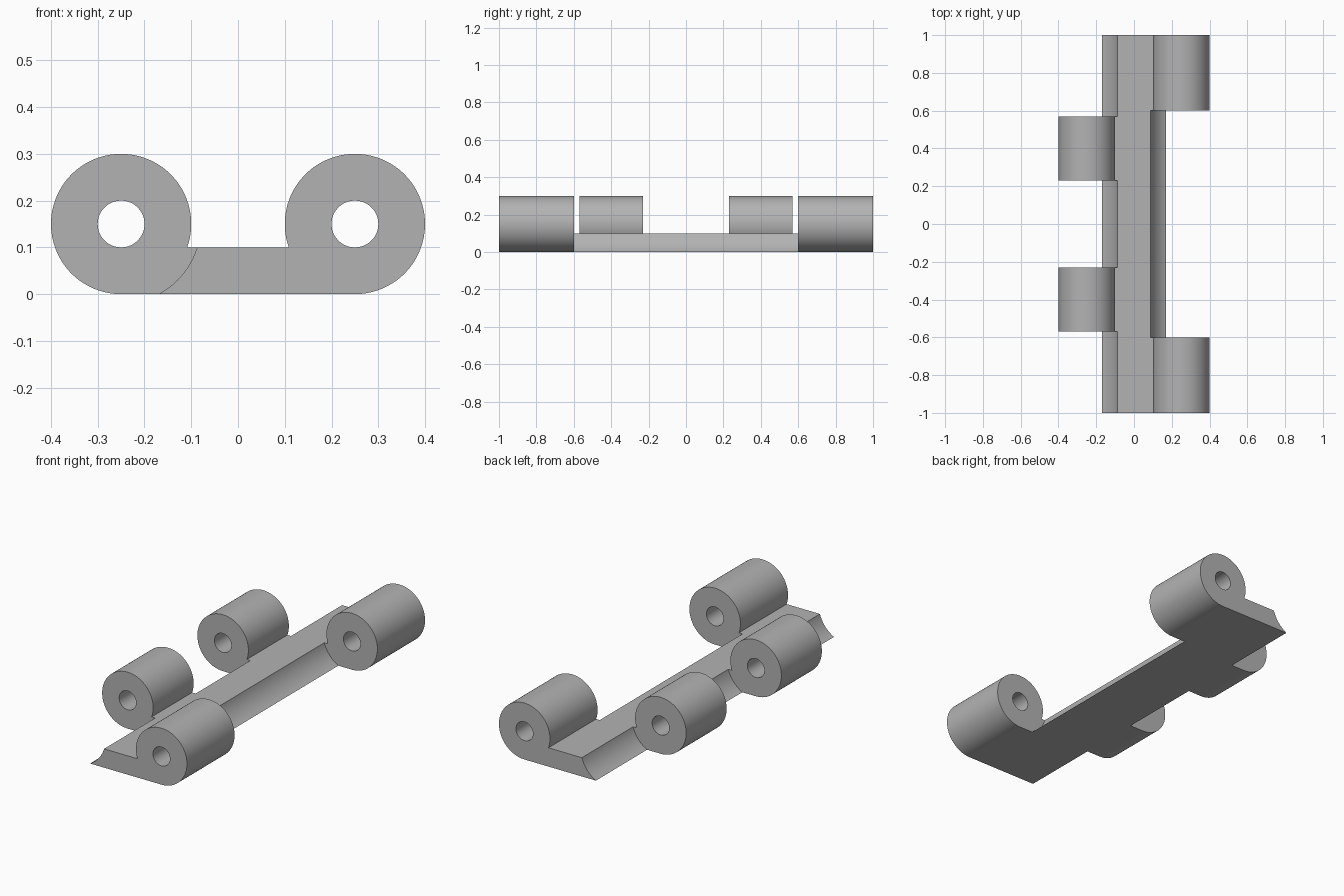
import bpy
import bmesh
from math import sin, cos, pi, asin

cube = bpy.data.objects.get("Cube")
if cube:
    bpy.data.objects.remove(cube, do_unlink=True)

PIN_X, PIN_Z = 0.25, 0.15        # pin axes sit at +/- PIN_X
KNUCKLE_R, HOLE_R, CLEAR_R = 0.15, 0.05, 0.17
PLATE_H, HALF_LEN = 0.1, 1.0
SEGMENTS = 96

steel = bpy.data.materials.new("grey steel")
steel.use_nodes = True
grey = (0.45, 0.45, 0.45, 1)
steel.diffuse_color = grey
steel.node_tree.nodes["Principled BSDF"].inputs["Base Color"].default_value = grey


def extrude_profile(name, spans, points):
    """Extrude an x-z outline along y, once for every (start, end) span."""
    bm = bmesh.new()
    for start, end in spans:
        face = bm.faces.new([bm.verts.new((x, start, z)) for x, z in points])
        moved = bmesh.ops.extrude_face_region(bm, geom=[face])["geom"]
        verts = [v for v in moved if isinstance(v, bmesh.types.BMVert)]
        bmesh.ops.translate(bm, verts=verts, vec=(0, end - start, 0))
    bmesh.ops.recalc_face_normals(bm, faces=bm.faces)
    mesh = bpy.data.meshes.new(name)
    bm.to_mesh(mesh)
    bm.free()
    mesh.materials.append(steel)
    obj = bpy.data.objects.new(name, mesh)
    bpy.context.collection.objects.link(obj)
    return obj


def arc(cx, radius, start, end, count):
    return [(cx + radius * cos(start + (end - start) * i / count),
             PIN_Z + radius * sin(start + (end - start) * i / count))
            for i in range(count + 1)]


def cut_rods(name, cx, radius, spans):
    """Cut round rods along y out of the hinge leaf."""
    cutter = extrude_profile(name, spans, arc(cx, radius, 0, 2 * pi, SEGMENTS)[:-1])
    mod = leaf.modifiers.new(name, "BOOLEAN")
    mod.operation, mod.solver, mod.object = "DIFFERENCE", "EXACT", cutter
    bpy.context.view_layer.objects.active = leaf
    bpy.ops.object.modifier_apply(modifier=mod.name)
    bpy.data.objects.remove(cutter, do_unlink=True)


# Plate with a full-length round barrel along both edges
junction = pi + asin((PIN_Z - PLATE_H) / KNUCKLE_R)
right_half = arc(PIN_X, KNUCKLE_R, -pi / 2, junction, 80)
left_half = [(-x, z) for x, z in reversed(right_half)]
leaf = extrude_profile("hinge_link", [(-HALF_LEN, HALF_LEN)], right_half + left_half)

# Clearance gaps leave two inner knuckles on one side, two outer on the other
over = HALF_LEN + 0.1
cut_rods("inner_side_gaps", -PIN_X, CLEAR_R,
         [(-over, -0.57), (-0.23, 0.23), (0.57, over)])
cut_rods("outer_side_gap", PIN_X, CLEAR_R, [(-0.6, 0.6)])

# Pin holes
for side, label in ((-1, "inner_pin_hole"), (1, "outer_pin_hole")):
    cut_rods(label, side * PIN_X, HOLE_R, [(-over, over)])

bpy.ops.object.select_all(action="DESELECT")
leaf.select_set(True)
bpy.context.view_layer.objects.active = leaf
bpy.ops.object.shade_smooth_by_angle(angle=pi / 6)
